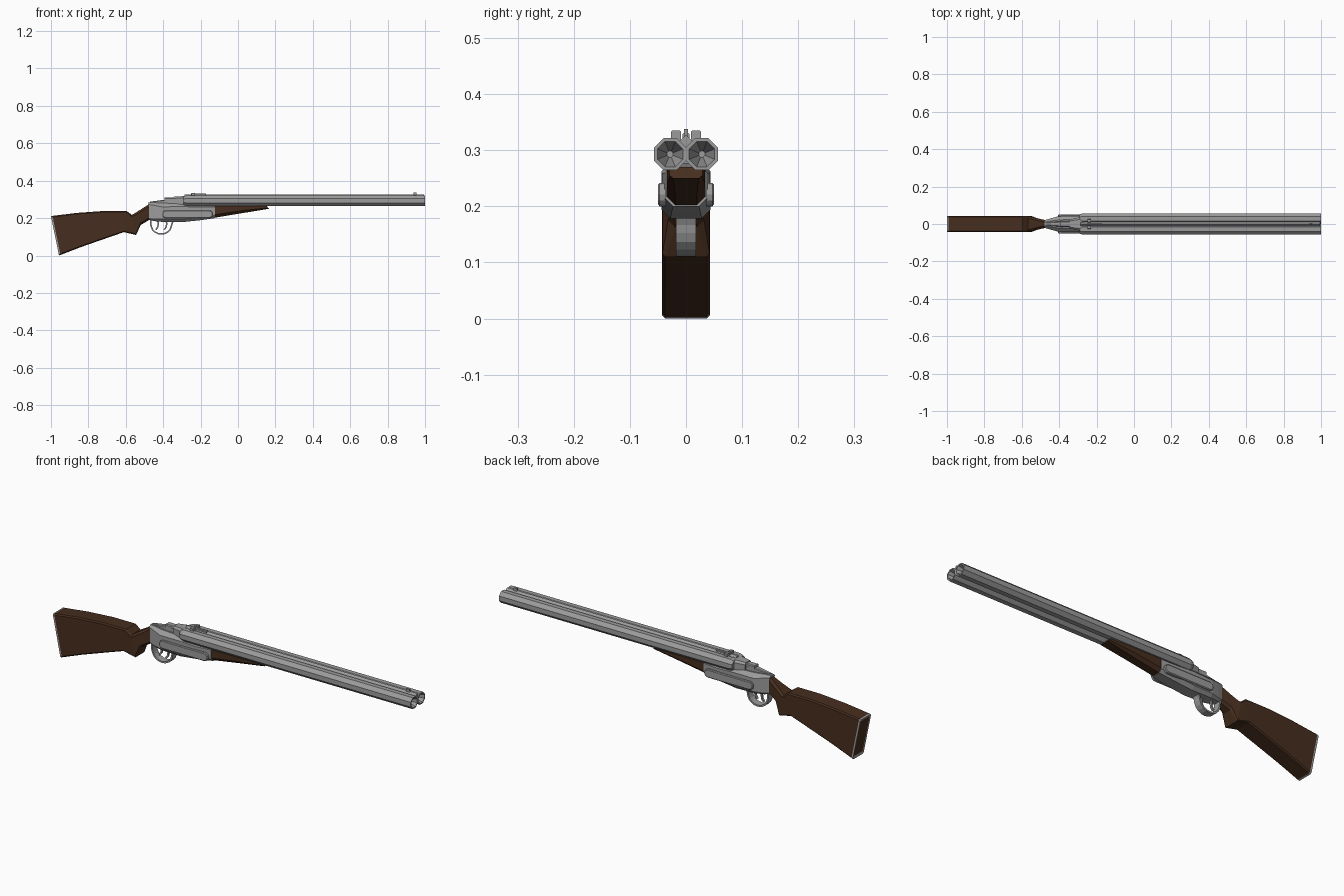
import bpy
import bmesh
import math
from mathutils import Vector

default_cube = bpy.data.objects.get("Cube")
if default_cube:
    bpy.data.objects.remove(default_cube, do_unlink=True)


def make_material(name, colour):
    material = bpy.data.materials.new(name)
    material.use_nodes = True
    rgba = (*colour, 1.0)
    material.diffuse_color = rgba
    shader = next(n for n in material.node_tree.nodes if n.type == 'BSDF_PRINCIPLED')
    shader.inputs["Base Color"].default_value = rgba
    return material


STEEL = make_material("grey steel", (0.33, 0.33, 0.33))
WOOD = make_material("dark walnut", (0.062, 0.027, 0.013))


def loft(name, rings, materials, metal_segments=0):
    """Join matching rings into a closed solid; the first segments may use a second material."""
    bm = bmesh.new()
    loops = [[bm.verts.new(point) for point in ring] for ring in rings]
    count = len(loops[0])
    for segment, (near, far) in enumerate(zip(loops, loops[1:])):
        for i in range(count):
            j = (i + 1) % count
            face = bm.faces.new((near[i], near[j], far[j], far[i]))
            face.material_index = 1 if segment < metal_segments else 0
    bm.faces.new(loops[0][::-1])
    bm.faces.new(loops[-1])
    bmesh.ops.recalc_face_normals(bm, faces=bm.faces)
    mesh = bpy.data.meshes.new(name)
    bm.to_mesh(mesh)
    bm.free()
    for material in materials:
        mesh.materials.append(material)
    obj = bpy.data.objects.new(name, mesh)
    bpy.context.collection.objects.link(obj)
    return obj


def section(top, bottom, width, top_cut=0.006, low_cut=0.006):
    """Chamfered upright cross-section between two side-view points."""
    high = Vector((top[0], 0, top[1]))
    low = Vector((bottom[0], 0, bottom[1]))
    up = (high - low).normalized()
    half = [low + Vector((0, width - low_cut, 0)),
            low + up * low_cut + Vector((0, width, 0)),
            high - up * top_cut + Vector((0, width, 0)),
            high + Vector((0, width - top_cut, 0))]
    return half + [Vector((p.x, -p.y, p.z)) for p in reversed(half)]


def polygon(x, y, z, radius, sides=8, turn=math.pi / 8):
    angles = [turn + math.tau * i / sides for i in range(sides)]
    return [(x, y + radius * math.cos(a), z + radius * math.sin(a)) for a in angles]


def ribbon(name, path, width, thickness):
    """Flat strip following a side-view path."""
    points = [Vector((x, 0, z)) for x, z in path]
    rings = []
    for i, p in enumerate(points):
        along = points[min(i + 1, len(points) - 1)] - points[max(i - 1, 0)]
        out = Vector((along.z, 0, -along.x)).normalized() * thickness / 2
        side = Vector((0, width, 0))
        rings.append([p + out + side, p + out - side, p - out - side, p - out + side])
    return loft(name, rings, [STEEL])


def block(name, x_range, z_range, width, cut=0.004, y=0.0):
    low, high = z_range
    obj = loft(name, [section((x, high), (x, low), width, cut, cut) for x in x_range], [STEEL])
    obj.location.y = y
    return obj


# Shoulder stock with a steel rim around the butt
loft("stock", [
    section((-0.997, 0.202), (-0.957, 0.014), 0.036),
    section((-1.0, 0.21), (-0.957, 0.0), 0.043),
    section((-0.992, 0.212), (-0.949, 0.003), 0.043),
    section((-0.86, 0.228), (-0.84, 0.045), 0.043),
    section((-0.72, 0.238), (-0.72, 0.087), 0.043),
    section((-0.595, 0.238), (-0.61, 0.125), 0.043),
    section((-0.567, 0.217), (-0.545, 0.11), 0.042, 0.01),
    section((-0.525, 0.243), (-0.52, 0.163), 0.032, 0.012, 0.012),
    section((-0.475, 0.275), (-0.475, 0.19), 0.021, 0.012, 0.01),
], [WOOD, STEEL], metal_segments=2)

# Receiver body
loft("receiver", [
    section((-0.48, 0.283), (-0.476, 0.19), 0.02, 0.01, 0.008),
    section((-0.45, 0.283), (-0.45, 0.184), 0.029, 0.014, 0.01),
    section((-0.405, 0.28), (-0.405, 0.18), 0.041, 0.02, 0.014),
    section((-0.3, 0.278), (-0.3, 0.178), 0.044, 0.016, 0.016),
    section((-0.2, 0.272), (-0.2, 0.189), 0.042, 0.014, 0.016),
    section((-0.123, 0.27), (-0.123, 0.2), 0.037, 0.01, 0.014),
], [STEEL])

# Raised rounded side plates, each with an inner step
for side, label in ((1, "left"), (-1, "right")):
    rings = []
    for depth, radius in ((0.036, 0.021), (0.047, 0.021), (0.05, 0.017)):
        ring = []
        for centre_x, start in ((-0.155, -math.pi / 2), (-0.385, math.pi / 2)):
            for step in range(7):
                a = start + math.pi * step / 6
                ring.append((centre_x + radius * math.cos(a), side * depth,
                             0.221 + radius * math.sin(a)))
        rings.append(ring)
    loft(label + "_side_plate", rings, [STEEL])

# Top lever and stepped breech blocks
loft("top_lever", [
    section((-0.47, 0.288), (-0.47, 0.27), 0.008, 0.003, 0.003),
    section((-0.395, 0.298), (-0.395, 0.27), 0.014, 0.004, 0.004),
    section((-0.33, 0.302), (-0.33, 0.27), 0.018, 0.004, 0.004),
], [STEEL])
block("rear_breech_block", (-0.392, -0.335), (0.268, 0.31), 0.016)
loft("breech_block", [
    section((-0.345, 0.314), (-0.345, 0.268), 0.024, 0.008),
    section((-0.27, 0.319), (-0.27, 0.266), 0.04, 0.012),
], [STEEL])

# Octagonal barrels with tapering bores
for side, label in ((1, "left"), (-1, "right")):
    stations = ((-0.292, 0.024), (-0.275, 0.0308), (1.0, 0.0308),
                (1.0, 0.0245), (0.94, 0.006))
    loft(label + "_barrel",
         [polygon(x, side * 0.0283, 0.293, radius) for x, radius in stations], [STEEL])

# Diamond rib between the barrels
loft("barrel_rib", [polygon(x, 0, 0.315, 0.0125, 4, 0) for x in (-0.285, 0.995)], [STEEL])

# Sights
block("front_sight", (0.938, 0.955), (0.322, 0.338), 0.004, 0.001)
block("rear_sight_ridge", (-0.25, -0.17), (0.32, 0.331), 0.006, 0.002)
for side, label in ((1, "left"), (-1, "right")):
    block(label + "_rear_sight_tab", (-0.248, -0.23), (0.315, 0.335), 0.009, 0.002, side * 0.018)

# Forend
loft("forend", [
    section((-0.125, 0.27), (-0.125, 0.202), 0.035, 0.006, 0.016),
    section((0.02, 0.27), (0.02, 0.226), 0.034, 0.006, 0.014),
    section((0.15, 0.27), (0.165, 0.25), 0.029, 0.004, 0.006),
], [WOOD])

# Trigger guard loop
guard = [(-0.468, 0.192), (-0.466, 0.165)]
for step in range(9):
    a = math.radians(190 + 160 * step / 8)
    guard.append((-0.41 + 0.054 * math.cos(a), 0.162 + 0.047 * math.sin(a)))
guard += [(-0.354, 0.168), (-0.346, 0.185)]
ribbon("trigger_guard", guard, 0.018, 0.008)

# Pair of curved triggers
for label, x, y in (("rear", -0.43, 0.006), ("front", -0.385, -0.006)):
    curve = [(x, 0.19), (x + 0.004, 0.17), (x + 0.001, 0.152), (x - 0.009, 0.138)]
    trigger = ribbon(label + "_trigger", curve, 0.005, 0.008)
    trigger.location.y = y
